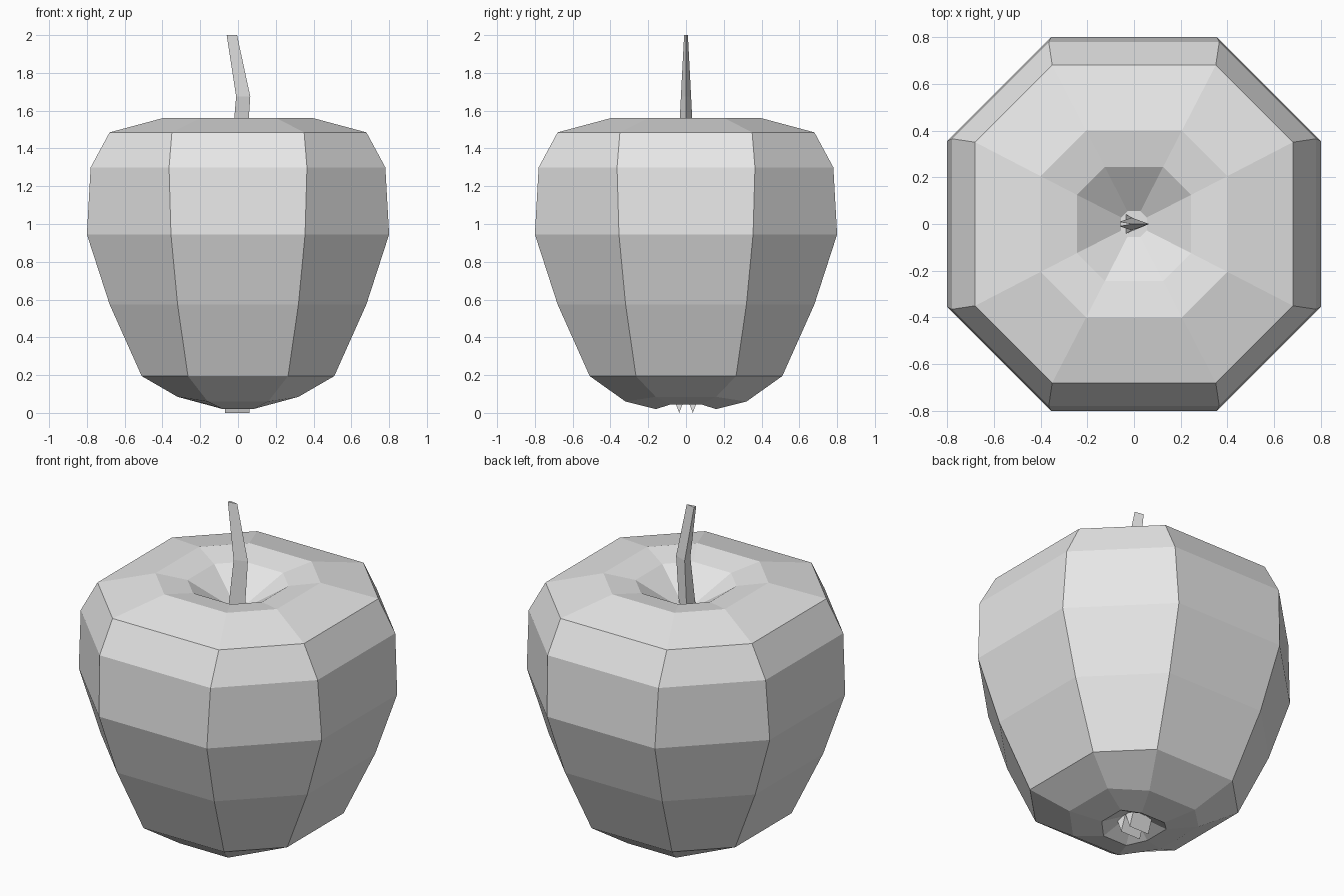
import bpy
import bmesh

cube = bpy.data.objects.get("Cube")
if cube:
    bpy.data.objects.remove(cube, do_unlink=True)

grey = bpy.data.materials.new("plain_grey")
grey.use_nodes = True
tone = (0.8, 0.8, 0.8, 1)
grey.diffuse_color = tone
grey.node_tree.nodes["Principled BSDF"].inputs["Base Color"].default_value = tone


def octagon(reach, half, z, z_side=None, waist=None):
    """Eight corners; z_side and waist override the corners that face left and right."""
    zs = z if z_side is None else z_side
    w = half if waist is None else waist
    return [(reach, -w, zs), (reach, w, zs), (half, reach, z), (-half, reach, z),
            (-reach, w, zs), (-reach, -w, zs), (-half, -reach, z), (half, -reach, z)]


def loft(name, rings):
    """Skin a stack of equal-sized rings and cap both ends."""
    bm = bmesh.new()
    loops = [[bm.verts.new(p) for p in ring] for ring in rings]
    for low, high in zip(loops, loops[1:]):
        n = len(low)
        for i in range(n):
            j = (i + 1) % n
            bm.faces.new((low[i], low[j], high[j], high[i]))
    bm.faces.new(loops[0][::-1])
    bm.faces.new(loops[-1])
    bmesh.ops.recalc_face_normals(bm, faces=bm.faces)
    mesh = bpy.data.meshes.new(name)
    bm.to_mesh(mesh)
    bm.free()
    mesh.materials.append(grey)
    obj = bpy.data.objects.new(name, mesh)
    bpy.context.collection.objects.link(obj)
    return obj


# Fruit: lobed underside, tapering sides, shoulder and stem hollow
loft("fruit_body", [
    octagon(0.06, 0.03, 0.09),
    octagon(0.16, 0.08, 0.02, z_side=0.045),
    octagon(0.32, 0.16, 0.06, z_side=0.085),
    octagon(0.51, 0.265, 0.195),
    octagon(0.68, 0.32, 0.575),
    octagon(0.80, 0.355, 0.945),
    octagon(0.78, 0.365, 1.30),
    octagon(0.68, 0.35, 1.485),
    octagon(0.40, 0.205, 1.56),
    octagon(0.245, 0.125, 1.53),
    octagon(0.055, 0.028, 1.40),
])

# Stem: bent three-sided stalk with its ridge towards +x
stem_sections = [(-0.035, 0.045, 0.042, 1.38), (-0.01, 0.065, 0.027, 1.675),
                 (-0.06, -0.005, 0.01, 2.0)]
loft("stem", [[(back, -w, z), (ridge, 0, z), (back, w, z)]
              for back, ridge, w, z in stem_sections])

# Blossom end: two small wedges pointing down, running side to side
for side, y in (("front", -0.036), ("back", 0.036)):
    loft(side + "_blossom_wedge", [
        [(x, y - 0.034, 0.09), (x, y, 0.0), (x, y + 0.034, 0.09)]
        for x in (-0.07, 0.06)])
